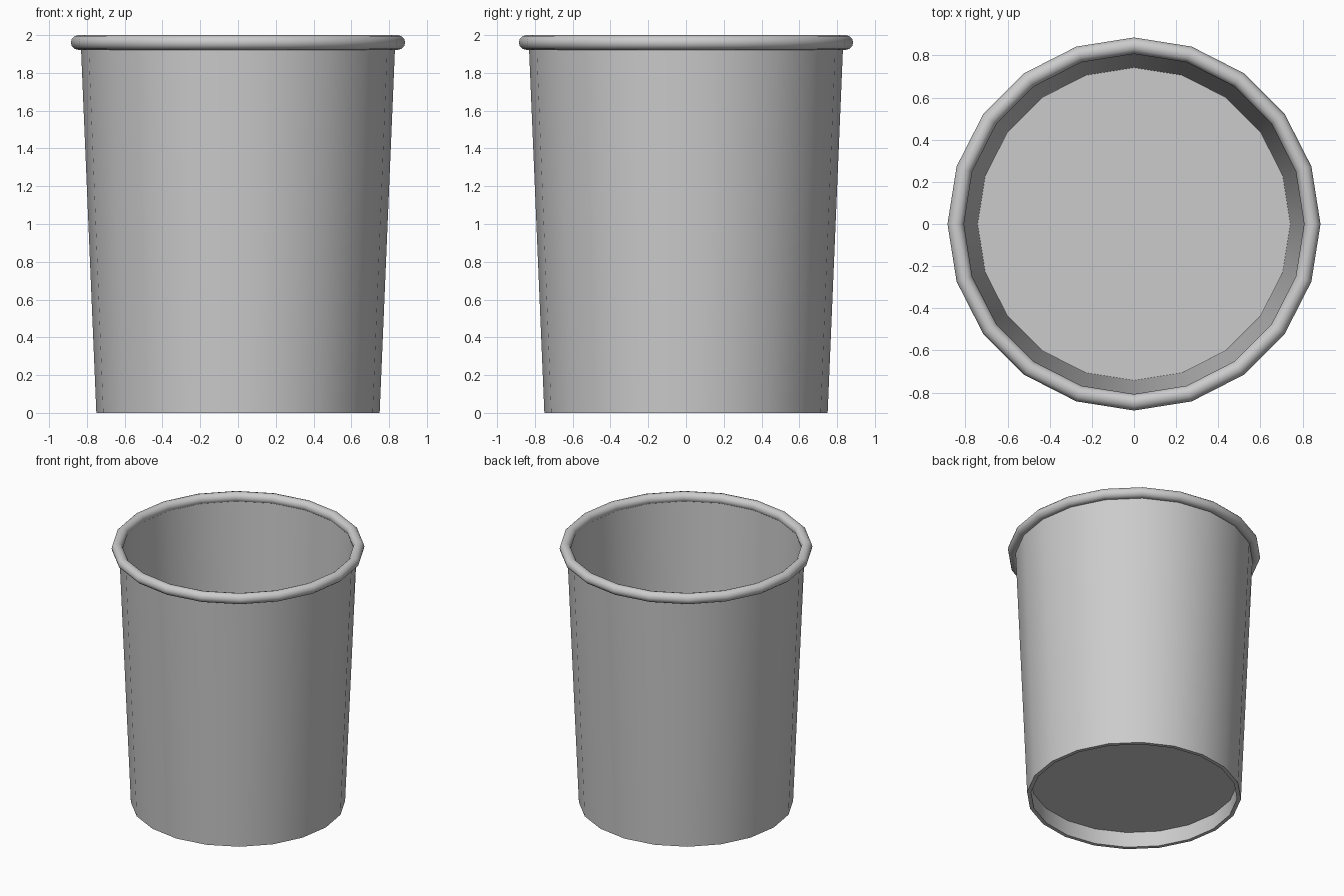
import bpy, math

if "Cube" in bpy.data.objects:
    bpy.data.objects.remove(bpy.data.objects["Cube"])

SIDES = 20


def lathe(name, profile, closed=False):
    """Revolve (radius, z) points about z; a radius of 0 becomes a pole."""
    verts, faces, rings = [], [], []
    for r, z in profile:
        n = SIDES if r > 0 else 1
        start = len(verts)
        for i in range(n):
            a = 2 * math.pi * i / SIDES
            verts.append((r * math.cos(a), r * math.sin(a), z))
        rings.append([start + i % n for i in range(SIDES)])
    pairs = list(zip(rings, rings[1:]))
    if closed:
        pairs.append((rings[-1], rings[0]))
    for lo, hi in pairs:
        for i in range(SIDES):
            j = (i + 1) % SIDES
            quad = [lo[i], lo[j], hi[j], hi[i]]
            faces.append(list(dict.fromkeys(quad)))
    mesh = bpy.data.meshes.new(name)
    mesh.from_pydata(verts, [], faces)
    obj = bpy.data.objects.new(name, mesh)
    bpy.context.collection.objects.link(obj)
    bpy.context.view_layer.objects.active = obj
    obj.select_set(True)
    bpy.ops.object.shade_smooth_by_angle(angle=math.radians(40))
    obj.select_set(False)
    return obj


# Tapered wall with raised floor and foot ring underneath
lathe("cup_body", [(0, 0.12), (0.725, 0.12), (0.722, 0), (0.75, 0),
                   (0.832, 1.95), (0.815, 1.95), (0.742, 0.135), (0, 0.135)])

# Rolled rim
R, T, Z = 0.846, 0.039, 1.961
steps = 12
rim = [(R + T * math.cos(2 * math.pi * k / steps),
        Z + T * math.sin(2 * math.pi * k / steps)) for k in range(steps)]
lathe("rolled_rim", rim, closed=True)
